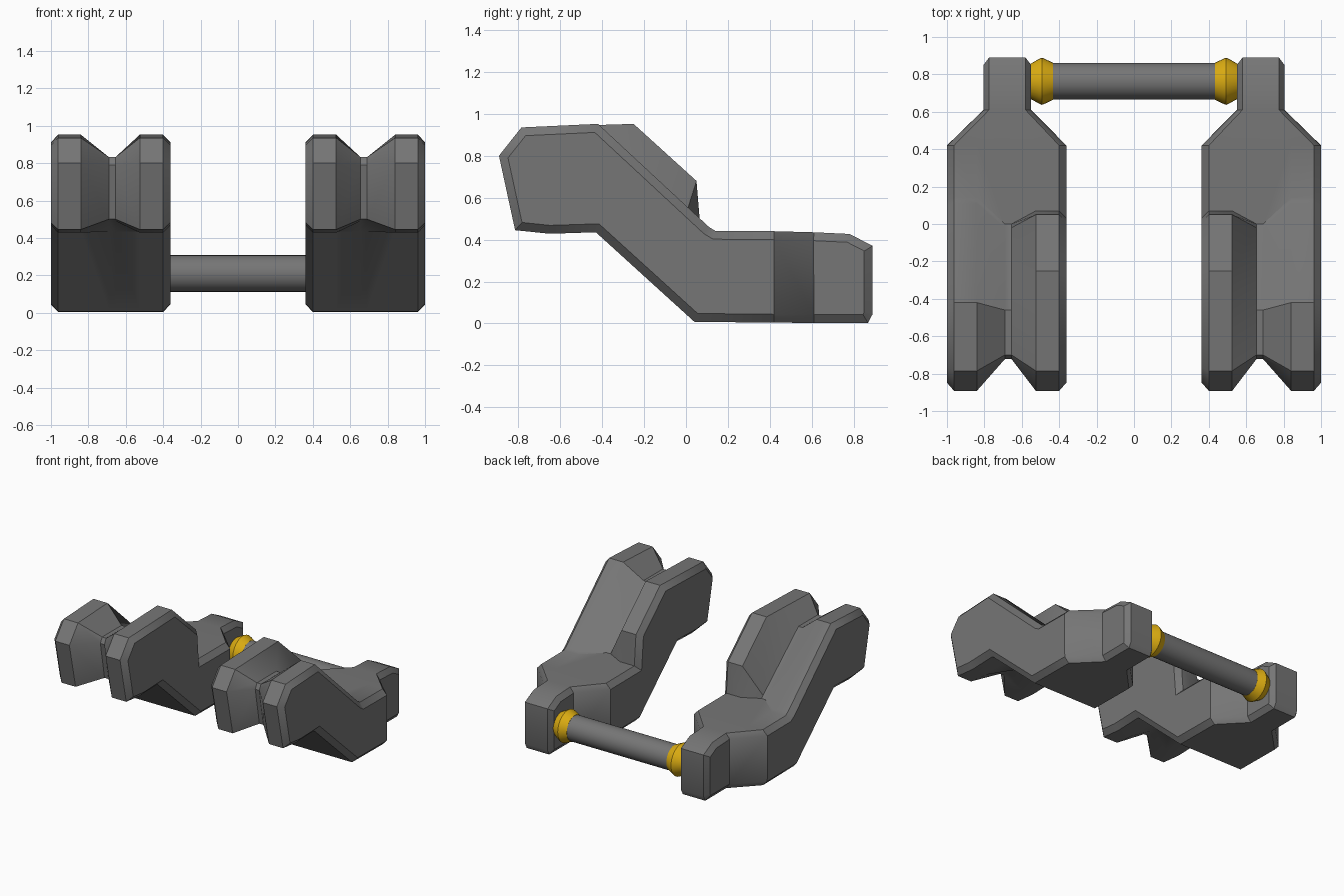
import bpy, bmesh, math
from mathutils import Vector

if "Cube" in bpy.data.objects:
    bpy.data.objects.remove(bpy.data.objects["Cube"])


def material(name, rgb):
    m = bpy.data.materials.new(name)
    m.diffuse_color = (*rgb, 1)
    m.use_nodes = True
    m.node_tree.nodes["Principled BSDF"].inputs["Base Color"].default_value = m.diffuse_color
    return m


GREY = material("grey metal", (0.18, 0.18, 0.18))
GOLD = material("gold", (0.72, 0.42, 0.006))


def finish(bm, name, mat, angle=30, mirror=True):
    bmesh.ops.recalc_face_normals(bm, faces=bm.faces)
    me = bpy.data.meshes.new(name)
    bm.to_mesh(me)
    bm.free()
    for p in me.polygons:
        p.use_smooth = True
    me.set_sharp_from_angle(angle=math.radians(angle))
    me.materials.append(mat)
    ob = bpy.data.objects.new(name, me)
    bpy.context.collection.objects.link(ob)
    if mirror:
        ob.modifiers.new("mirror", 'MIRROR')
    return ob


def inset(pts, d):
    """Offset a clockwise (y, z) profile inwards."""
    out = []
    for i, p in enumerate(pts):
        p = Vector(p)
        a = (p - Vector(pts[i - 1])).normalized()
        b = (Vector(pts[(i + 1) % len(pts)]) - p).normalized()
        n1, n2 = Vector((a.y, -a.x)), Vector((b.y, -b.x))
        out.append(p + (n1 + n2) * d / (1 + n1.dot(n2)))
    return out


# Side profiles (y, z): shared rear deck and underside, different front heads
rear = [(0.42, 0.44), (0.61, 0.435), (0.78, 0.427), (0.89, 0.37), (0.89, 0.045),
        (0.868, 0.003), (0.61, 0.003), (0.42, 0.004), (0.04, 0.008), (-0.43, 0.435)]
head = [(-0.815, 0.445), (-0.892, 0.80), (-0.785, 0.935)]
outer = head + [(-0.42, 0.952), (0.11, 0.46), (0.14, 0.442)] + rear + [(-0.65, 0.428)]
inner = head + [(-0.25, 0.952), (0.05, 0.68), (0.07, 0.442)] + rear + [(-0.65, 0.428)]
groove = [(-0.67, 0.50), (-0.722, 0.79), (-0.70, 0.832), (-0.46, 0.832), (-0.02, 0.458),
          (0.0, 0.442)] + rear + [(-0.58, 0.49)]

# Rail: loft through x stations (wide x, narrow rear x, profile)
RIM = 0.04
stations = [(0.362, 0.55, inset(inner, RIM)), (0.40, 0.58, inner), (0.525, 0.61, inner),
            (0.655, 0.66, groove), (0.69, 0.69, groove),
            (0.84, 0.745, outer), (0.962, 0.775, outer), (1.0, 0.805, inset(outer, RIM))]
bm = bmesh.new()
rings = []
for wide, narrow, prof in stations:
    rings.append([bm.verts.new((narrow if 7 <= i <= 12 else wide, y, z))
                  for i, (y, z) in enumerate(prof)])
n = len(outer)
for r, s in zip(rings, rings[1:]):
    for i in range(n):
        j = (i + 1) % n
        bm.faces.new((r[i], r[j], s[j], s[i]))
for r in (rings[0], rings[-1]):                 # side faces
    bm.faces.new(r[:7] + r[13:])
    for i in (6, 7, 8):
        bm.faces.new((r[i], r[i + 1], r[18 - i], r[19 - i]))
finish(bm, "side_rails", GREY, 35)


def lathe(name, profile, mat, angle, mirror, sides=32):
    """Turn (x, radius) points around the cross-bar axis."""
    bm = bmesh.new()
    rs = [[bm.verts.new((x, 0.763 + r * math.cos(2 * math.pi * k / sides),
                         0.21 + r * math.sin(2 * math.pi * k / sides)))
           for k in range(sides)] for x, r in profile]
    for a, b in zip(rs, rs[1:]):
        for k in range(sides):
            m = (k + 1) % sides
            bm.faces.new((a[k], a[m], b[m], b[k]))
    bm.faces.new(rs[0])
    bm.faces.new(rs[-1])
    return finish(bm, name, mat, angle, mirror)


# Cross bar and its end collars
lathe("cross_bar", [(-0.44, 0.098), (0.44, 0.098)], GREY, 30, False)
lathe("bar_collars", [(0.433, 0.099), (0.475, 0.119), (0.492, 0.126), (0.509, 0.119),
                      (0.56, 0.09)], GOLD, 40, True)
